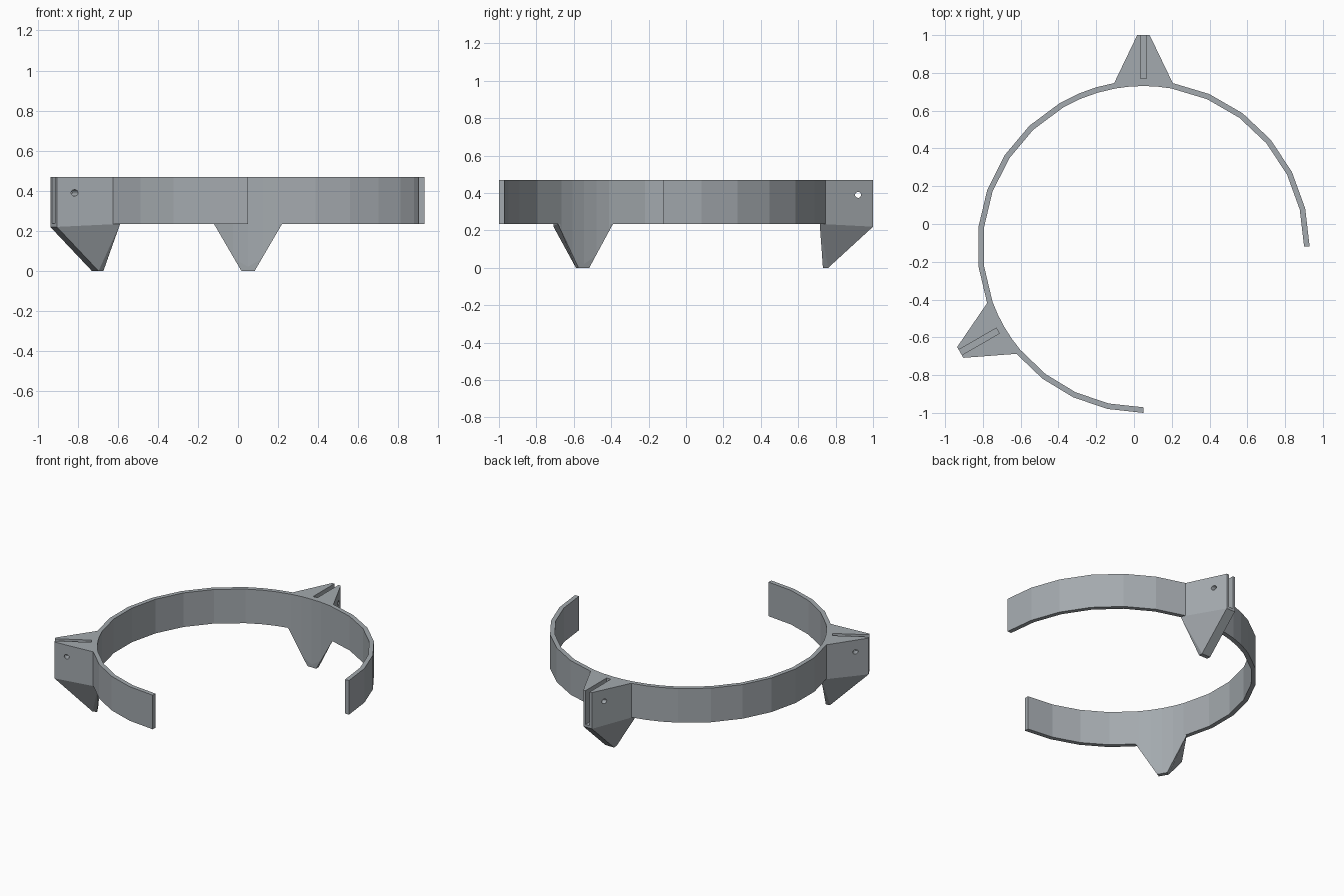
import bpy, bmesh
from math import radians, cos, sin, pi
from mathutils import Matrix, Vector

if "Cube" in bpy.data.objects:
    bpy.data.objects.remove(bpy.data.objects["Cube"])

CX, CY = 0.05, -0.12          # ring centre
R_IN, R_OUT = 0.85, 0.88
Z0, Z1 = 0.235, 0.47
STEP = 40 / 3
ANGLES = ([i * STEP for i in range(7)] + [85, 90, 95, 100, 106.67, 113]
          + [120 + i * STEP for i in range(7)] + [205, 210, 215, 220, 232.5, 245, 257.5, 270])

grey = bpy.data.materials.new("slate_grey")
grey.diffuse_color = (0.37, 0.40, 0.425, 1)
grey.use_nodes = True
grey.node_tree.nodes["Principled BSDF"].inputs["Base Color"].default_value = grey.diffuse_color


def polar(r, deg, z):
    return Vector((CX + r * cos(radians(deg)), CY + r * sin(radians(deg)), z))


def finish(bm, name):
    bmesh.ops.recalc_face_normals(bm, faces=bm.faces)
    me = bpy.data.meshes.new(name)
    bm.to_mesh(me)
    bm.free()
    me.materials.append(grey)
    ob = bpy.data.objects.new(name, me)
    bpy.context.collection.objects.link(ob)
    return ob


def prism(points, z0, z1, name):
    bm = bmesh.new()
    face = bm.faces.new([bm.verts.new((p[0], p[1], z0)) for p in points])
    ext = bmesh.ops.extrude_face_region(bm, geom=[face])
    bm.faces.new([v for v in reversed(face.verts)]) if not face.is_valid else None
    bmesh.ops.translate(bm, vec=(0, 0, z1 - z0),
                        verts=[v for v in ext["geom"] if isinstance(v, bmesh.types.BMVert)])
    return finish(bm, name)


def combine(ob, other, operation):
    mod = ob.modifiers.new("combine", 'BOOLEAN')
    mod.operation, mod.solver, mod.object = operation, 'EXACT', other
    bpy.context.view_layer.update()
    dg = bpy.context.evaluated_depsgraph_get()
    me = bpy.data.meshes.new_from_object(ob.evaluated_get(dg))
    ob.modifiers.clear()
    ob.data = me
    bpy.data.objects.remove(other)


# Three-quarter ring band
bm = bmesh.new()
rows = [[bm.verts.new(polar(r, a, z)) for r, z in
         ((R_IN, Z0), (R_OUT, Z0), (R_OUT, Z1), (R_IN, Z1))] for a in ANGLES]
for a, b in zip(rows, rows[1:]):
    for i in range(4):
        j = (i + 1) % 4
        bm.faces.new((a[i], a[j], b[j], b[i]))
bm.faces.new(rows[0])
bm.faces.new(rows[-1])
ring = finish(bm, "ring_bracket")


# Tapered leg, x = outward, y = along the ring
def leg(deg):
    bm = bmesh.new()
    for s in (-1, 1):
        for r, w, z in ((0.835, 0.17, Z1), (0.835, 0.17, Z0), (1.12, 0.033, Z1),
                        (1.12, 0.033, 0.22), (0.852, 0.033, 0), (0.88, 0.033, 0)):
            bm.verts.new((r, s * w, z))
    bmesh.ops.convex_hull(bm, input=bm.verts[:])
    ob = finish(bm, "leg")

    # Slot open at the top and the outer tip
    combine(ob, prism([(0.89, -0.016), (1.2, -0.016), (1.2, 0.016), (0.89, 0.016)],
                      Z0 + 0.002, 0.6, "slot_cutter"), 'DIFFERENCE')

    # Pin hole across the slot
    bm = bmesh.new()
    bmesh.ops.create_cone(bm, cap_ends=True, segments=16, radius1=0.016, radius2=0.016, depth=0.5)
    bm.transform(Matrix.Translation((1.04, 0, 0.39)) @ Matrix.Rotation(pi / 2, 4, 'X'))
    combine(ob, finish(bm, "pin_cutter"), 'DIFFERENCE')
    ob.data.transform(Matrix.Translation((CX, CY, 0)) @ Matrix.Rotation(radians(deg), 4, 'Z'))
    return ob


# Rear and left legs joined to the band
for deg in (90, 210):
    combine(ring, leg(deg), 'UNION')

# Inner faces of the legs follow the ring
combine(ring, prism([polar(R_IN + 0.0005, a, 0) for a in ANGLES] + [polar(R_IN, 315, 0)],
                    -0.1, 0.6, "bore_cutter"), 'DIFFERENCE')

# Merge coplanar faces
bm = bmesh.new()
bm.from_mesh(ring.data)
bmesh.ops.dissolve_limit(bm, angle_limit=0.005, verts=bm.verts[:], edges=bm.edges[:])
bm.to_mesh(ring.data)
bm.free()
